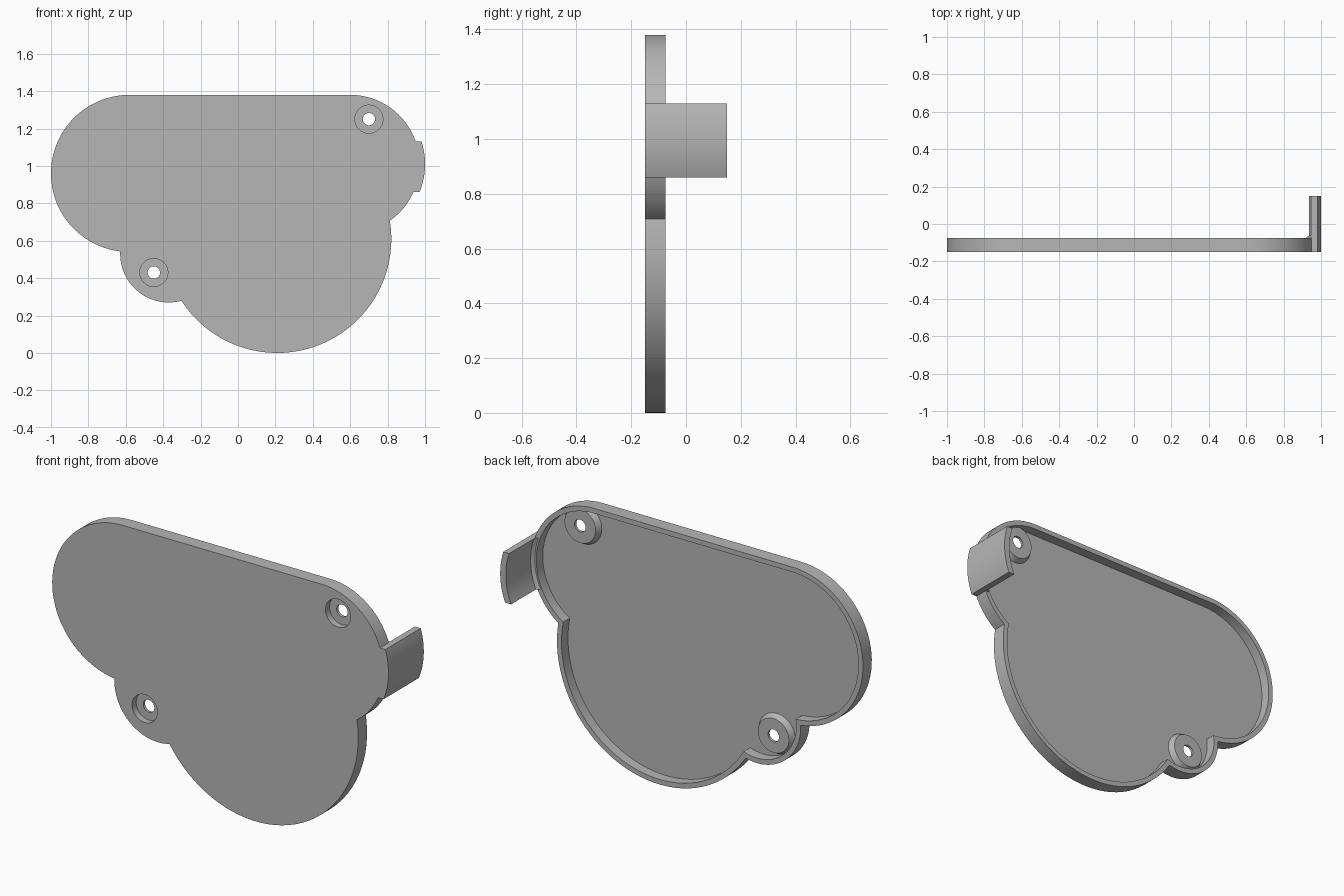
import bpy, bmesh, math
from mathutils import Vector

FRONT, FLOOR, RIM, TAB_END = -0.15, -0.13, -0.075, 0.15
WALL = 0.027

# Lobes of the outline, counterclockwise: centre x, centre z, radius
LOBES = [(-0.58, 0.96, 0.42), (-0.37, 0.53, 0.26),
         (0.21, 0.61, 0.61), (0.60, 1.01, 0.37)]
SCREWS = [("lower", -0.45, 0.43), ("upper", 0.70, 1.25)]

old = bpy.data.objects.get("Cube")
if old:
    bpy.data.objects.remove(old, do_unlink=True)

grey = bpy.data.materials.new("plain_grey")
grey.use_nodes = True
grey.diffuse_color = (0.47, 0.47, 0.47, 1)
grey.node_tree.nodes["Principled BSDF"].inputs["Base Color"].default_value = grey.diffuse_color


def loft(name, sections):
    """Solid through (y, outline) sections that share a point count."""
    bm = bmesh.new()
    rings = [[bm.verts.new((x, y, z)) for x, z in pts] for y, pts in sections]
    n = len(rings[0])
    for a, b in zip(rings, rings[1:]):
        for i in range(n):
            j = (i + 1) % n
            bm.faces.new((a[i], a[j], b[j], b[i]))
    bm.faces.new(rings[0])
    bm.faces.new(rings[-1])
    bmesh.ops.recalc_face_normals(bm, faces=bm.faces[:])
    mesh = bpy.data.meshes.new(name)
    bm.to_mesh(mesh)
    bm.free()
    mesh.materials.append(grey)
    obj = bpy.data.objects.new(name, mesh)
    bpy.context.collection.objects.link(obj)
    return obj


def combine(target, other, operation):
    """Apply a boolean and discard the second solid."""
    mod = target.modifiers.new(operation, "BOOLEAN")
    mod.operation, mod.solver, mod.object = operation, "EXACT", other
    bpy.context.view_layer.objects.active = target
    bpy.ops.object.modifier_apply(modifier=mod.name)
    bpy.data.objects.remove(other, do_unlink=True)


def meeting(a, b):
    """Outer crossing point of two neighbouring lobes."""
    ca, cb = Vector(a[:2]), Vector(b[:2])
    d = (cb - ca).length
    u = (cb - ca) / d
    along = (d * d + a[2] ** 2 - b[2] ** 2) / (2 * d)
    side = math.sqrt(a[2] ** 2 - along ** 2)
    return ca + u * along + Vector((u.y, -u.x)) * side


def outline(inset):
    """Joined lobe arcs with a straight top edge."""
    lobes = [(x, z, r - inset) for x, z, r in LOBES]
    joints = [meeting(a, b) for a, b in zip(lobes, lobes[1:])]
    first, last = lobes[0], lobes[-1]
    joints = [Vector((first[0], first[1] + first[2]))] + joints
    joints.append(Vector((last[0], last[1] + last[2])))
    pts = []
    for k, (x, z, r) in enumerate(lobes):
        p, q = joints[k], joints[k + 1]
        start = math.atan2(p.y - z, p.x - x)
        sweep = (math.atan2(q.y - z, q.x - x) - start) % math.tau
        steps = max(8, int(sweep / math.radians(4)))
        for i in range(steps + (k == len(lobes) - 1)):
            t = start + sweep * i / steps
            pts.append((x + r * math.cos(t), z + r * math.sin(t)))
    return pts


def circle(x, z, r, n=48):
    return [(x + r * math.cos(math.tau * i / n), z + r * math.sin(math.tau * i / n))
            for i in range(n)]


def band(inner, outer, n=16):
    """Curved strip around the right lobe, cut level at both ends."""
    cx, cz, _ = LOBES[-1]
    heights = [0.86 + 0.27 * i / n for i in range(n + 1)]

    def edge(r):
        return [(cx + math.sqrt(r * r - (z - cz) ** 2), z) for z in heights]
    return edge(outer) + edge(inner)[::-1]


# Shallow tray with a rim
cover = loft("cover", [(FRONT, outline(0)), (RIM, outline(0))])
inner = outline(WALL)
combine(cover, loft("recess", [(FLOOR, inner), (0, inner)]), "DIFFERENCE")

# Tapered screw bosses, counterbored from the front
for label, x, z in SCREWS:
    boss = loft(label + "_boss", [(FRONT + 0.01, circle(x, z, 0.108)),
                                  (FLOOR, circle(x, z, 0.108)),
                                  (-0.1, circle(x, z, 0.092))])
    combine(cover, boss, "UNION")
    combine(cover, loft("counterbore", [(-0.2, circle(x, z, 0.075)),
                                        (-0.115, circle(x, z, 0.075))]), "DIFFERENCE")
    combine(cover, loft("screw_hole", [(-0.2, circle(x, z, 0.033)),
                                       (0, circle(x, z, 0.033))]), "DIFFERENCE")

# Curved side tab with a small gusset at its root
tab = band(0.367, 0.40)
combine(cover, loft("tab", [(FRONT, tab), (TAB_END, tab)]), "UNION")
combine(cover, loft("gusset", [(-0.08, band(0.346, 0.38)),
                               (-0.06, band(0.368, 0.38))]), "UNION")

bpy.ops.object.select_all(action="DESELECT")
cover.select_set(True)
bpy.context.view_layer.objects.active = cover
bpy.ops.object.shade_smooth_by_angle(angle=math.radians(25))
